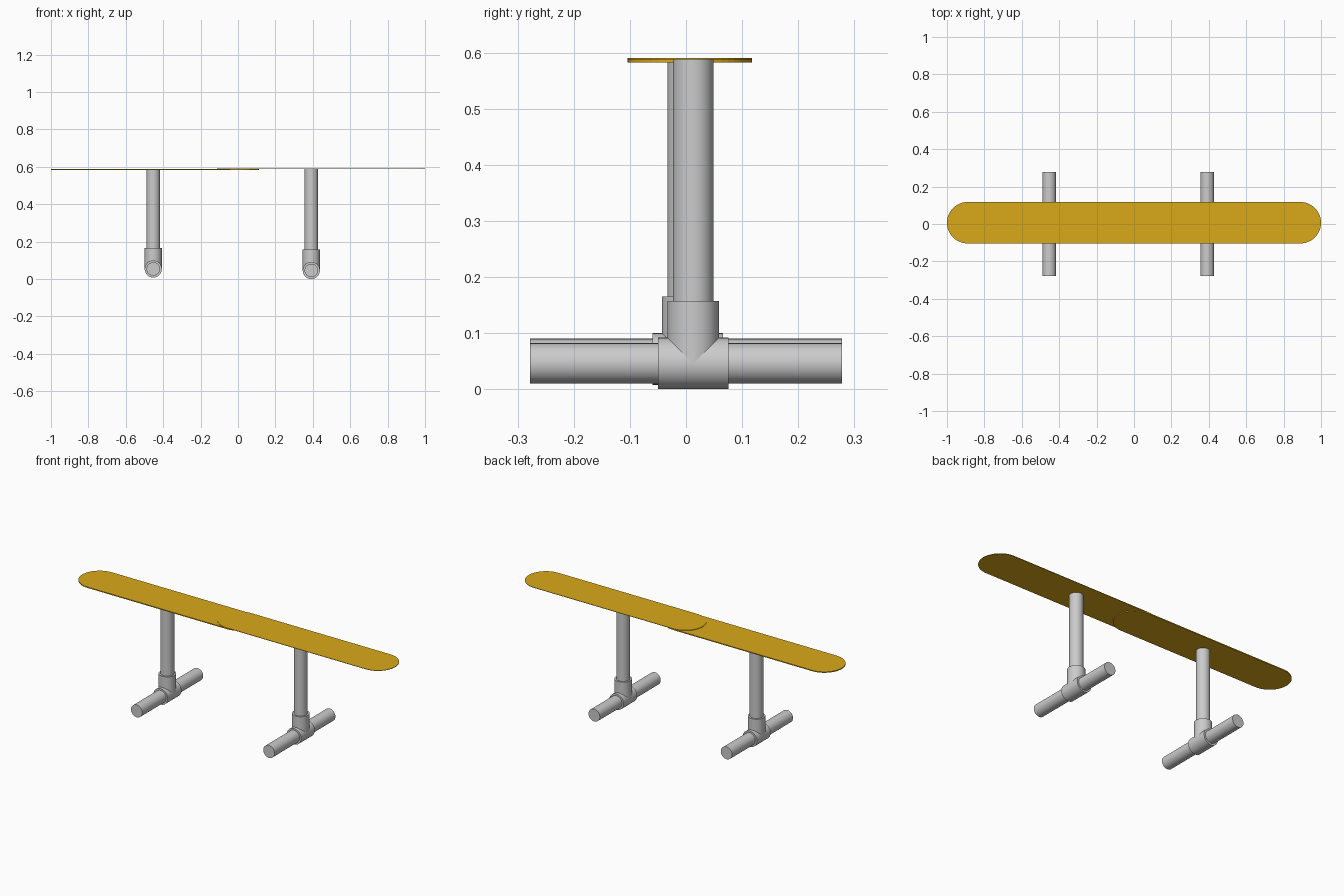
import bpy, bmesh, math
from mathutils import Vector

if "Cube" in bpy.data.objects:
    bpy.data.objects.remove(bpy.data.objects["Cube"])

gold = bpy.data.materials.new("gold_board")
gold.diffuse_color = (0.70, 0.40, 0.01, 1)
gold.use_nodes = True
gold.node_tree.nodes["Principled BSDF"].inputs["Base Color"].default_value = gold.diffuse_color


def board(name, x0, x1, z0, z1, yc=0.007, r=0.111, n=24):
    """Flat plank with fully rounded ends."""
    bm = bmesh.new()
    pts = []
    for cx, start in ((x1 - r, -math.pi / 2), (x0 + r, math.pi / 2)):
        for i in range(n + 1):
            a = start + math.pi * i / n
            pts.append((cx + r * math.cos(a), yc + r * math.sin(a), z0))
    face = bm.faces.new([bm.verts.new(p) for p in pts])
    ext = bmesh.ops.extrude_face_region(bm, geom=[face])
    top = [v for v in ext["geom"] if isinstance(v, bmesh.types.BMVert)]
    bmesh.ops.translate(bm, verts=top, vec=(0, 0, z1 - z0))
    bmesh.ops.recalc_face_normals(bm, faces=bm.faces)
    me = bpy.data.meshes.new(name)
    bm.to_mesh(me)
    bm.free()
    me.materials.append(gold)
    ob = bpy.data.objects.new(name, me)
    bpy.context.collection.objects.link(ob)


def tube(name, a, b, r):
    """Smooth capped cylinder from a to b."""
    a, b = Vector(a), Vector(b)
    d = b - a
    bpy.ops.mesh.primitive_cylinder_add(vertices=40, radius=r, depth=d.length, location=(a + b) / 2)
    ob = bpy.context.object
    ob.name = name
    ob.rotation_euler = d.to_track_quat('Z', 'Y').to_euler()
    bpy.ops.object.shade_smooth_by_angle(angle=math.radians(35))


def leg(side, x, y, z, top):
    """Upright and foot pipes joined by a tee fitting centred at (x, y, z)."""
    tube(side + "_foot_pipe", (x, -0.278, z), (x, 0.278, z), 0.036)
    tube(side + "_tee_sleeve", (x, y - 0.0625, z), (x, y + 0.0625, z), 0.046)
    tube(side + "_tee_branch", (x, y, z), (x, y, z + 0.111), 0.046)
    tube(side + "_upright_pipe", (x, y, z + 0.05), (x, y, top), 0.036)


# Overlapping planks: the right one lies on the left one
board("left_board", -1.0, 0.111, 0.582, 0.5875)
board("right_board", -0.111, 1.0, 0.5875, 0.59)

# Pipe legs
leg("left", -0.453, 0.003, 0.054, 0.583)
leg("right", 0.392, 0.013, 0.046, 0.588)
